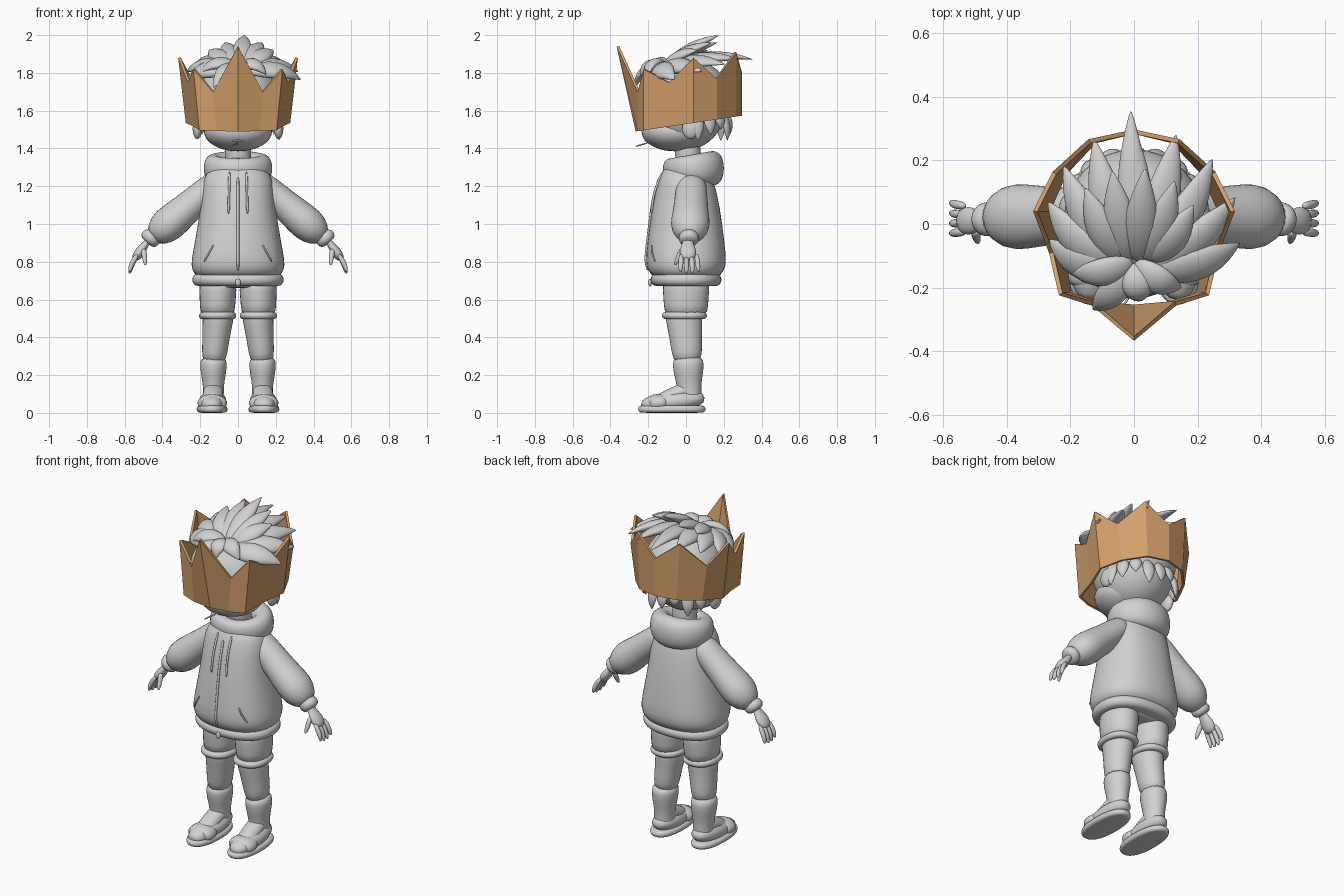
import bpy, bmesh
from math import sin, cos, pi, radians, copysign
from mathutils import Vector

if "Cube" in bpy.data.objects:
    bpy.data.objects.remove(bpy.data.objects["Cube"])


def material(name, red, green, blue):
    colour = (red, green, blue, 1)
    mat = bpy.data.materials.new(name)
    mat.use_nodes = True
    mat.diffuse_color = colour
    mat.node_tree.nodes["Principled BSDF"].inputs["Base Color"].default_value = colour
    return mat


GREY = material("plain grey", 0.64, 0.64, 0.64)
CARD = material("cardboard brown", 0.66, 0.35, 0.15)
SIDEWAYS, FORWARD = Vector((1, 0, 0)), Vector((0, 1, 0))


def finish(name, bm, mat=GREY, smooth=True, subdivide=True):
    bmesh.ops.recalc_face_normals(bm, faces=bm.faces)
    mesh = bpy.data.meshes.new(name)
    bm.to_mesh(mesh)
    bm.free()
    mesh.materials.append(mat)
    obj = bpy.data.objects.new(name, mesh)
    bpy.context.collection.objects.link(obj)
    for face in mesh.polygons:
        face.use_smooth = smooth
    if subdivide:
        modifier = obj.modifiers.new("Smooth", "SUBSURF")
        modifier.levels = modifier.render_levels = 1
    return obj


def loft(name, rings, closed=False):
    """Skin a list of rings; cap the ends unless the rings form a loop."""
    bm = bmesh.new()
    rows = [[bm.verts.new(point) for point in ring] for ring in rings]
    pairs = list(zip(rows, rows[1:]))
    if closed:
        pairs.append((rows[-1], rows[0]))
    else:
        bm.faces.new(rows[0])
        bm.faces.new(rows[-1])
    for low, high in pairs:
        for i in range(len(low)):
            bm.faces.new((low[i - 1], low[i], high[i], high[i - 1]))
    finish(name, bm)


def oval(count, power=2):
    """Unit circle, squarer as the power rises."""
    for i in range(count):
        angle = 2 * pi * i / count
        yield [copysign(abs(v) ** (2 / power), v) for v in (cos(angle), sin(angle))]


def stack(name, rows, x=0, y=0, power=2.3):
    """Horizontal ovals: rows of height, half width, half depth."""
    loft(name, [[(x + width * c, y + depth * s, z) for c, s in oval(32, power)]
                for z, width, depth in rows])


def pill(name, bottom, top, width, depth, x=0, y=0):
    """Flat slab or band with a fully rounded rim."""
    middle, radius = (top + bottom) / 2, (top - bottom) / 2
    rows = []
    for step in range(-3, 4):
        angle = radians(step * 30)
        inset = radius * (1 - cos(angle))
        rows.append((middle + radius * sin(angle), width - inset, depth - inset))
    stack(name, rows, x, y)


def sweep(name, points, radii, side=FORWARD, flat=1, count=16):
    """Ovals along a path; flat squeezes them across the side direction."""
    rings = []
    for i, point in enumerate(points):
        along = (points[min(i + 1, len(points) - 1)] - points[max(i - 1, 0)]).normalized()
        wide = (side - along * side.dot(along)).normalized()
        thin = along.cross(wide) * flat
        rings.append([point + (wide * c + thin * s) * radii[i] for c, s in oval(count)])
    loft(name, rings)


def bone(name, start, end, radii, bow=Vector(), **shape):
    """Sweep along a line, or an arc when bowed, with evenly spaced radii."""
    start, end = Vector(start), Vector(end)
    points = []
    for i in range(len(radii)):
        t = i / (len(radii) - 1)
        points.append(start.lerp(end, t) + bow * t * (1 - t) * 4)
    sweep(name, points, radii, **shape)


def ball(name, centre, size):
    bm = bmesh.new()
    bmesh.ops.create_uvsphere(bm, u_segments=32, v_segments=20, radius=1)
    for vert in bm.verts:
        vert.co = Vector(centre) + vert.co * Vector((1, 1, 1)).dot((0, 0, 0)) + Vector(
            [v * s for v, s in zip(vert.co, size)])
    finish(name, bm, subdivide=False)


def tuft(name, start, tip, width, lift):
    """Leaf-shaped lock of hair, bowed away from the head."""
    start, tip = Vector(start), Vector(tip)
    out = ((start + tip) / 2 - Vector((0, 0, 1.6))).normalized()
    radii = [width * k for k in (0.4, 0.9, 1, 0.85, 0.5, 0.03)]
    bone(name, start, tip, radii, out * lift, side=(tip - start).cross(out), flat=0.55, count=8)


# Head, jaw, neck, mouth with a straw
ball("head", (0, -0.01, 1.62), (0.22, 0.22, 0.23))
ball("jaw", (0, -0.06, 1.49), (0.18, 0.175, 0.105))
bone("neck", (0, 0.02, 1.25), (0, 0, 1.5), [0.07] * 3)
bone("mouth", (-0.03, -0.21, 1.44), (0.03, -0.21, 1.44), [0.004] * 5, FORWARD * -0.006)
bone("straw", (0, -0.2, 1.43), (-0.04, -0.27, 1.41), [0.004] * 3)

# Hair: cap, long swept-back fan, raised inner fan, single locks, nape spikes
ball("hair_cap", (0, 0.015, 1.67), (0.22, 0.22, 0.2))
for i in range(9):
    angle = radians(25 * i - 10)
    reach = 0.34 - i / 120
    tip = (reach * cos(angle), reach * sin(angle), 1.78 + 0.1 * sin(angle))
    tuft(f"long_lock_{i}", (0.05 * cos(angle), -0.15, 1.81), tip, 0.07, 0.04)
for i in range(5):
    angle = radians(20 + 30 * i)
    tip = (0.2 * cos(angle), 0.18 * sin(angle), 2 - 0.04 * abs(i - 2))
    tuft(f"raised_lock_{i}", (0.06 * cos(angle), -0.12, 1.83), tip, 0.06, 0.02)
singles = [(-0.13, -0.27, 1.72), (0.02, -0.24, 1.78), (-0.2, -0.15, 1.8),
           (0.15, -0.2, 1.79), (-0.01, 0.36, 1.87)]
for i, tip in enumerate(singles):
    tuft(f"single_lock_{i}", (0, -0.12, 1.84), tip, 0.055, 0.04)
for i in range(9):
    c, s = cos(pi * (i + 0.5) / 9), sin(pi * (i + 0.5) / 9)
    tip = (0.22 * c, 0.03 + 0.2 * s, 1.44 + 0.03 * (i % 3))
    tuft(f"nape_spike_{i}", (0.19 * c, 0.02 + 0.18 * s, 1.6), tip, 0.04, 0.015)

# Paper crown: leaning band with seven points, one half mirrored
rim = [(0, -0.36, 1.94), (0.13, -0.25, 1.7), (0.23, -0.22, 1.82), (0.26, -0.09, 1.75),
       (0.31, 0.04, 1.88), (0.25, 0.16, 1.77), (0.14, 0.26, 1.91), (0, 0.29, 1.8)]
rim += [(-x, y, z) for x, y, z in rim[-2:0:-1]]
bm = bmesh.new()
band = []
for x, y, z in rim:
    foot = max(y, -0.26)
    band.append((bm.verts.new((x, y, z)),
                 bm.verts.new((x * 0.87, foot, 1.53 + foot * 0.15))))
for i in range(len(band)):
    bm.faces.new((*band[i - 1], *reversed(band[i])))
crown = finish("crown", bm, CARD, smooth=False, subdivide=False)
solid = crown.modifiers.new("Card", "SOLIDIFY")
solid.thickness, solid.offset = 0.014, 0

# Hoodie body and hem
SQUARE = 2.3
body = [(0.7, 0.22, 0.17), (0.76, 0.245, 0.205), (0.8, 0.25, 0.215), (0.9, 0.23, 0.205),
        (1.1, 0.195, 0.18), (1.24, 0.19, 0.145), (1.29, 0.15, 0.12), (1.33, 0.08, 0.09)]
stack("hoodie_body", body, power=SQUARE)
pill("hoodie_hem", 0.67, 0.74, 0.245, 0.19)


def front(x, z):
    """Point on the front of the hoodie."""
    for low, high in zip(body, body[1:]):
        if low[0] <= z <= high[0]:
            row = Vector(low).lerp(Vector(high), (z - low[0]) / (high[0] - low[0]))
            return Vector((x, -row.z * (1 - abs(x / row.y) ** SQUARE) ** (1 / SQUARE), z))


# Hood: collar that grows taller and thicker towards the back
rings = []
for c, s in oval(24):
    back = (1 + s) / 2
    thick, tall = 0.045 + 0.02 * back, 0.055 + 0.04 * back
    rings.append([((0.13 + thick * u) * c, 0.03 + (0.11 + thick * u) * s,
                   1.295 + tall * v) for u, v in oval(12, SQUARE)])
loft("hood", rings, closed=True)

# Zip and its pull
sweep("zip", [front(0, 0.75 + i * 0.05) for i in range(11)], [0.008] * 11, count=8)
ball("zip_pull", (0, -0.19, 0.69), (0.014, 0.01, 0.02))

# Paired parts
for sign, tag in ((1, "left"), (-1, "right")):
    def limb(name, start, end, radii, **shape):
        ends = [(sign * x, y, z) for x, y, z in (start, end)]
        bone(f"{tag}_{name}", *ends, radii, **shape)

    ball(f"{tag}_ear", (sign * 0.215, 0.025, 1.505), (0.025, 0.045, 0.055))
    limb("drawstring", front(0.045, 1.28), front(0.05, 1.05), [0.007] * 5,
         bow=FORWARD * -0.016, count=8)
    limb("pocket_edge", front(0.18, 0.8), front(0.13, 0.89), [0.005] * 5,
         bow=FORWARD * -0.008, count=8)

    # Sleeve, cuff and hand
    limb("sleeve", (0.1, 0.03, 1.23), (0.46, 0.02, 0.92),
         (0.08, 0.085, 0.09, 0.095, 0.105, 0.105, 0.05), flat=0.9)
    limb("cuff", (0.44, 0.015, 0.95), (0.485, 0.015, 0.9), (0.04, 0.055, 0.055, 0.04))
    limb("palm", (0.47, 0.01, 0.92), (0.55, 0.01, 0.81), (0.03, 0.03, 0.045, 0.045, 0.03),
         flat=0.6)
    for i in range(4):
        y = 0.027 * i - 0.025
        limb(f"finger_{i}", (0.53, y, 0.84), (0.575, y * 1.2, 0.73 + 0.01 * abs(i - 1.5)),
             (0.01, 0.015, 0.015, 0.013, 0.007), bow=SIDEWAYS * sign * 0.008, count=8)
    limb("thumb", (0.5, -0.02, 0.87), (0.49, -0.06, 0.78), (0.015, 0.016, 0.014, 0.007), count=8)

    # Shorts with a rolled cuff
    limb("shorts", (0.11, 0, 0.5), (0.105, 0, 0.72), (0.115, 0.12, 0.125, 0.13), flat=0.8)
    pill(f"{tag}_shorts_cuff", 0.495, 0.535, 0.1, 0.12, sign * 0.108, -0.008)

    # Leg, sock with a small step at its top, and foot
    limb("leg", (0.1, -0.015, 0.56), (0.13, 0.01, 0.26),
         (0.1, 0.1, 0.092, 0.086, 0.082, 0.07), flat=0.84)
    limb("sock", (0.13, 0.01, 0.3), (0.13, 0.02, 0.04),
         (0.08, 0.084, 0.08, 0.07, 0.065, 0.065, 0.065), flat=0.86)
    limb("foot", (0.13, 0.1, 0.08), (0.14, -0.24, 0.04),
         (0.03, 0.06, 0.07, 0.075, 0.07, 0.065, 0.06, 0.03), side=SIDEWAYS, flat=0.75)
    limb("instep", (0.13, 0.04, 0.14), (0.135, -0.16, 0.05), (0.05, 0.055, 0.055, 0.05),
         side=SIDEWAYS, flat=0.8)

    # Sandal
    pill(f"{tag}_sandal_sole", 0, 0.04, 0.083, 0.18, sign * 0.137, -0.075)
    limb("sandal_strap", (0.136, -0.09, 0.055), (0.136, -0.2, 0.05), (0.06, 0.08, 0.08, 0.08, 0.06),
         side=SIDEWAYS, flat=0.6)

# Seat of the shorts
pill("shorts_seat", 0.66, 0.76, 0.2, 0.14)
